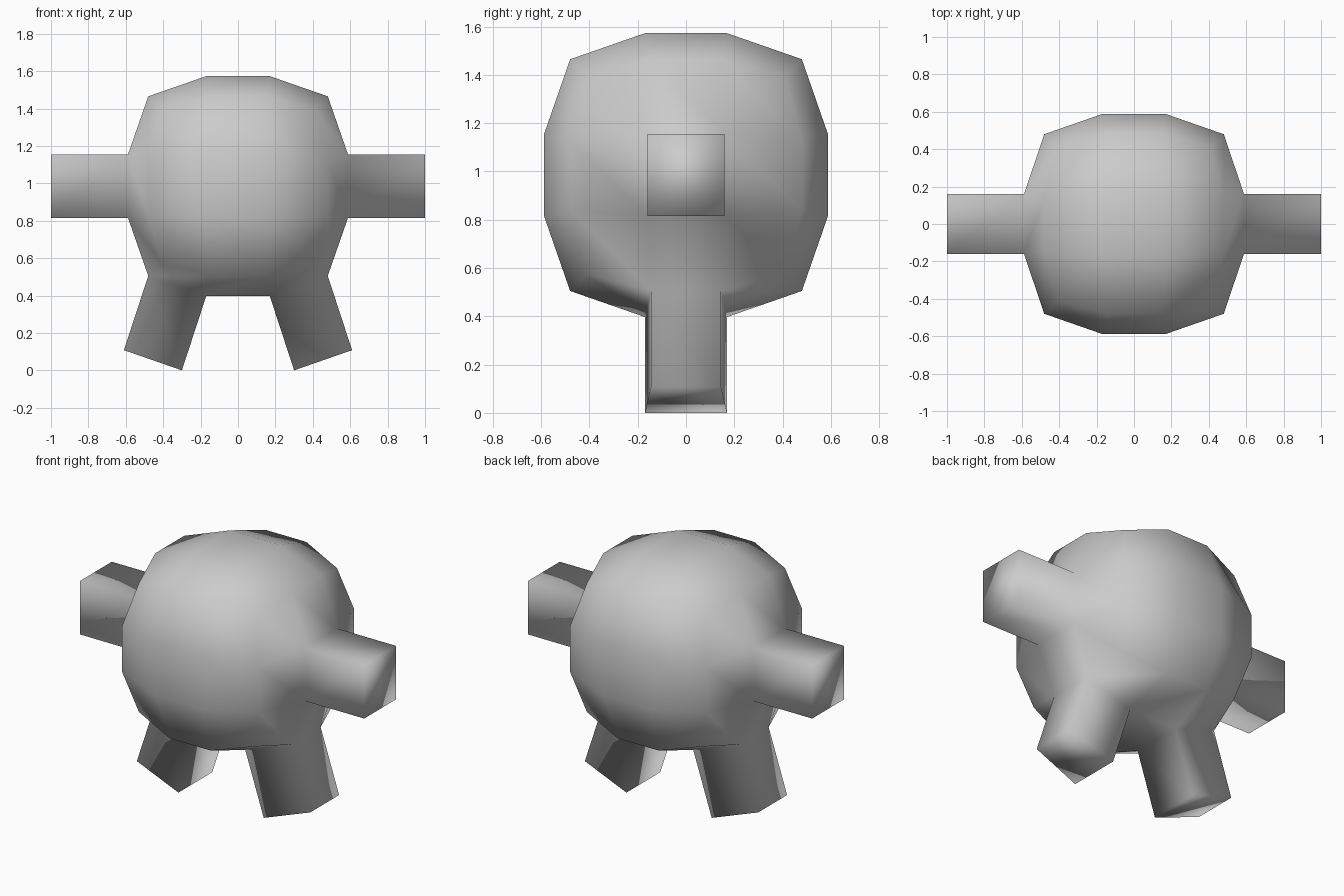
import bpy, bmesh
from mathutils import Vector

if "Cube" in bpy.data.objects:
    bpy.data.objects.remove(bpy.data.objects["Cube"])

CZ = 0.985
bm = bmesh.new()

# Body: cube with a 3 x 3 grid per side, rounded by vertex type
bmesh.ops.create_cube(bm, size=2)
bmesh.ops.subdivide_edges(bm, edges=bm.edges[:], cuts=2, use_grid_fill=True)
ROUND = {3: (0.41, 0.41), 2: (0.48, 0.145), 1: (0.588, 0.17)}
for v in bm.verts:
    outer, inner = ROUND[sum(abs(c) > 0.9 for c in v.co)]
    v.co = Vector([(outer if abs(c) > 0.9 else inner) * (1 if c > 0 else -1) for c in v.co])
    v.co.z += CZ


def nearest_face(point):
    return min(bm.faces, key=lambda f: (f.calc_center_median() - Vector(point)).length)


def pull(point, offset):
    face = bmesh.ops.extrude_discrete_faces(bm, faces=[nearest_face(point)])["faces"][0]
    bmesh.ops.translate(bm, verts=face.verts[:], vec=offset)


for s in (-1, 1):
    # Arm: middle panel of each side
    arm = nearest_face((s * 0.588, 0, CZ))
    for v in arm.verts:
        v.co.y *= 0.16 / 0.17
    pull((s * 0.588, 0, CZ), (s * 0.412, 0, 0))
    # Leg: outer panel of the underside
    pull((s * 0.325, 0, 0.45), (s * 0.13, 0, -0.397))

bmesh.ops.recalc_face_normals(bm, faces=bm.faces[:])
for f in bm.faces:
    f.smooth = True
mesh = bpy.data.meshes.new("body_with_limbs")
bm.to_mesh(mesh)
bm.free()
bpy.context.collection.objects.link(bpy.data.objects.new("body_with_limbs", mesh))
